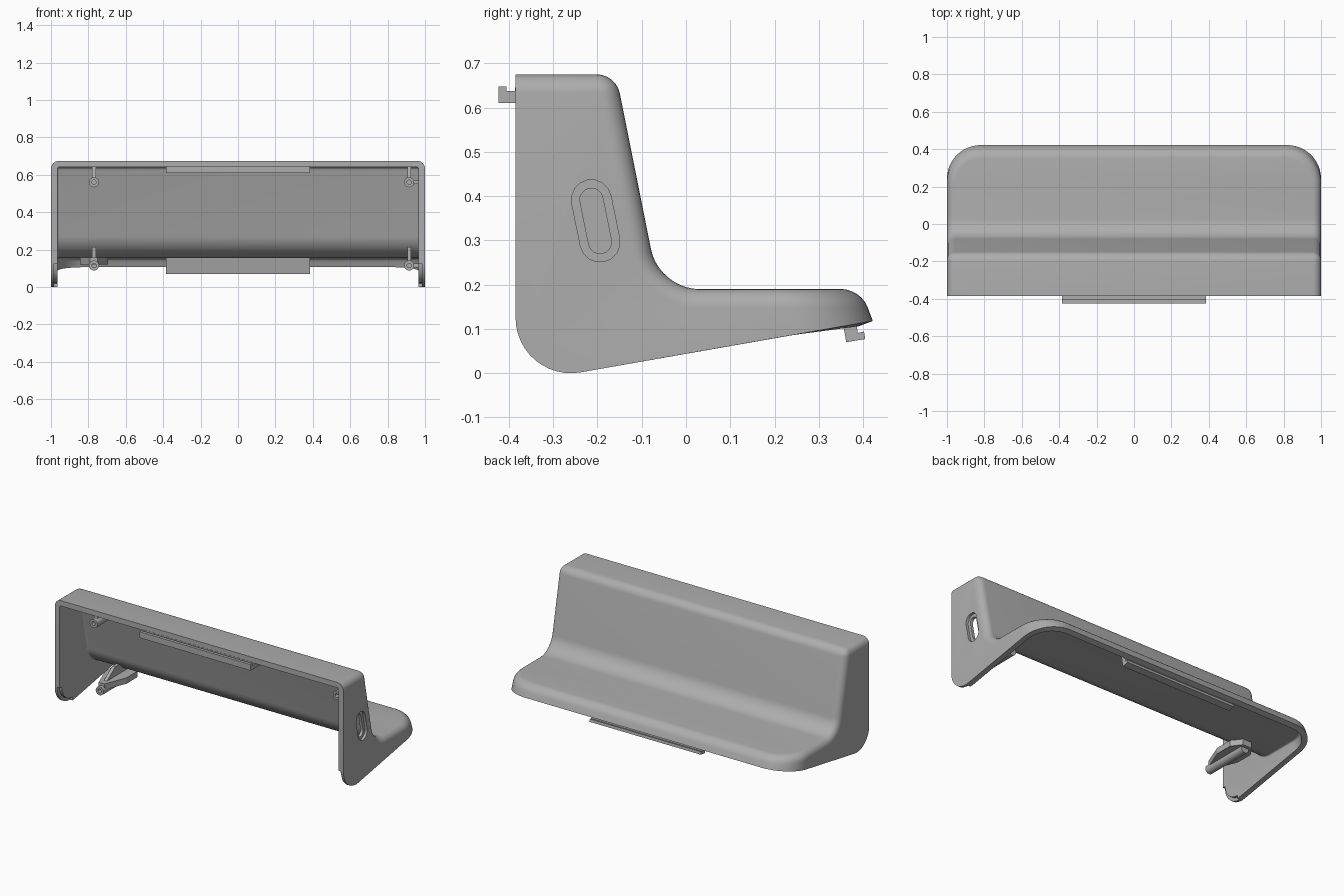
import bpy, bmesh, math
from mathutils import Vector

cube = bpy.data.objects.get("Cube")
if cube:
    bpy.data.objects.remove(cube)

grey = bpy.data.materials.new("matte_grey")
grey.use_nodes = True
grey.diffuse_color = (0.42, 0.42, 0.42, 1)
grey.node_tree.nodes["Principled BSDF"].inputs["Base Color"].default_value = (0.42, 0.42, 0.42, 1)

WALL = 0.034


def make_object(name, bm):
    bmesh.ops.recalc_face_normals(bm, faces=bm.faces)
    mesh = bpy.data.meshes.new(name)
    bm.to_mesh(mesh)
    bm.free()
    mesh.materials.append(grey)
    obj = bpy.data.objects.new(name, mesh)
    bpy.context.collection.objects.link(obj)
    return obj


def smooth(obj):
    bpy.ops.object.select_all(action='DESELECT')
    obj.select_set(True)
    bpy.context.view_layer.objects.active = obj
    bpy.ops.object.shade_smooth_by_angle(angle=math.radians(30))


def prism_bm(points, x0, x1):
    """Side profile (y, z) stretched from x0 to x1."""
    bm = bmesh.new()
    face = bm.faces.new([bm.verts.new((x0, y, z)) for y, z in points])
    ext = bmesh.ops.extrude_face_region(bm, geom=[face])
    bmesh.ops.translate(bm, vec=(x1 - x0, 0, 0),
                        verts=[v for v in ext["geom"] if isinstance(v, bmesh.types.BMVert)])
    bmesh.ops.recalc_face_normals(bm, faces=bm.faces)
    return bm


def prism(name, points, x0, x1):
    return make_object(name, prism_bm(points, x0, x1))


def plate(name, outline, z0, z1):
    """Plan outline (x, y) stretched from z0 to z1."""
    bm = bmesh.new()
    face = bm.faces.new([bm.verts.new((x, y, z0)) for x, y in outline])
    ext = bmesh.ops.extrude_face_region(bm, geom=[face])
    bmesh.ops.translate(bm, vec=(0, 0, z1 - z0),
                        verts=[v for v in ext["geom"] if isinstance(v, bmesh.types.BMVert)])
    return make_object(name, bm)


def arc(cy, cz, r, a0, a1, n):
    angles = [math.radians(a0 + (a1 - a0) * i / n) for i in range(n + 1)]
    return [(cy + r * math.cos(a), cz + r * math.sin(a)) for a in angles]


def slot(cy, cz, half_width, half_length, tilt):
    straight = half_length - half_width
    ends = arc(0, straight, half_width, 0, 180, 8) + arc(0, -straight, half_width, 180, 360, 8)
    c, s = math.cos(tilt), math.sin(tilt)
    return [(cy + y * c - z * s, cz + y * s + z * c) for y, z in ends]


def bevel(bm, test, width, segments):
    edges = [e for e in bm.edges if test(e)]
    bmesh.ops.bevel(bm, geom=edges, offset=width, offset_type='OFFSET', segments=segments,
                    profile=0.5, affect='EDGES', clamp_overlap=False)


def near(edge, y, z):
    return all(math.hypot(v.co.y - y, v.co.z - z) < 0.002 for v in edge.verts)


# Cover: L-shaped body, rounded, opened at front and bottom, then given a wall
TOP, STEP, BACK = (-0.158, 0.675), (-0.061, 0.19), (0.395, 0.19)
corner = arc(-0.26, 0.125, 0.125, 180, 280, 12)
body = prism_bm([(-0.385, 0.675)] + corner + [(0.422, 0.118), BACK, STEP, TOP], -1, 1)
for f in body.faces:
    n = f.normal
    if abs(n.x) < 0.5 and (n.y < -0.5 or n.z < -0.1):
        f.material_index = 1
# vertical rear corners
bevel(body, lambda e: min(v.co.y for v in e.verts) > 0.39 and
      abs(e.verts[0].co.x - e.verts[1].co.x) < 0.01 and abs(e.verts[0].co.x) > 0.99, 0.18, 12)
# inner bend of the step
bevel(body, lambda e: near(e, *STEP), 0.09, 10)


def outer_ridge(e):
    if any(f.material_index for f in e.link_faces) or not e.is_convex and abs(e.verts[0].co.x) < 0.99:
        return False
    if near(e, *TOP):
        return True
    kinds = [abs(f.normal.x) > 0.99 for f in e.link_faces]
    on_foot = all(abs(v.co.z - 0.19) < 0.002 for v in e.verts)
    flat = any(f.normal.z > 0.99 for f in e.link_faces)
    rear = any(abs(f.normal.z) < 0.6 for f in e.link_faces)
    if on_foot and flat and rear:
        return True
    # side outline, skipping the flush joins of the rear corners
    return any(kinds) and not all(kinds) and max(f.normal.z for f in e.link_faces) > 0.1 \
        and e.calc_face_angle(0) > 1.0


ridges = set(e for e in body.edges if outer_ridge(e))
bevel(body, lambda e: e in ridges, 0.043, 6)
bmesh.ops.delete(body, geom=[f for f in body.faces if f.material_index], context='FACES')
cover = make_object("cover", body)
solid = cover.modifiers.new("wall", 'SOLIDIFY')
solid.thickness = WALL
solid.offset = -1
solid.use_even_offset = True

# Cutters: side slot with a recessed surround, and rebates at the lower corners
TILT = math.radians(11.5)
cutters = [
    prism("slot_recess_cutter", slot(-0.204, 0.344, 0.045, 0.094, TILT), 0.984, 1.05),
    prism("slot_cutter", slot(-0.204, 0.344, 0.026, 0.075, TILT), 0.9, 1.05)]
band = arc(-0.26, 0.125, 0.105, 180, 270, 10) + arc(-0.26, 0.125, 0.15, 270, 180, 10)
for side in (-1, 1):
    cutters.append(prism("corner_rebate_cutter", band, side * 0.95, side * 0.983))
for c in cutters:
    c.hide_render = True
    mod = cover.modifiers.new("cut", 'BOOLEAN')
    mod.operation = 'DIFFERENCE'
    mod.solver = 'EXACT'
    mod.object = c
bpy.context.view_layer.update()
finished = bpy.data.meshes.new_from_object(cover.evaluated_get(bpy.context.evaluated_depsgraph_get()))
cover.modifiers.clear()
cover.data = finished
for c in cutters:
    bpy.data.objects.remove(c)
smooth(cover)

# Hooked clips along the top and rear edges
prism("top_clip", [(-0.424, 0.61), (-0.33, 0.61), (-0.33, 0.645), (-0.386, 0.645),
                   (-0.386, 0.637), (-0.405, 0.637), (-0.405, 0.648), (-0.424, 0.648)], -0.385, 0.385)
prism("rear_clip", [(0.362, 0.07), (0.405, 0.077), (0.402, 0.094), (0.388, 0.091),
                    (0.377, 0.16), (0.346, 0.16)], -0.385, 0.385)


# Screw posts with ribs
def post(name, x, z, y0, y1, r=0.027, hole=0.012):
    bm = bmesh.new()
    pts = [(y1, 0), (y1, r), (y0, r), (y0, hole), (y0 + 0.06, hole), (y0 + 0.06, 0)]
    verts = [bm.verts.new((x, y, z + d)) for y, d in pts]
    edges = [bm.edges.new(p) for p in zip(verts, verts[1:])]
    bmesh.ops.spin(bm, geom=verts + edges, cent=(x, 0, z), axis=(0, 1, 0),
                   angle=math.tau, steps=20)
    bmesh.ops.remove_doubles(bm, verts=bm.verts, dist=0.0005)
    smooth(make_object(name, bm))


for side, x in (("right", -0.77), ("left", 0.915)):
    post(side + "_upper_post", x, 0.56, -0.33, -0.15)
    prism(side + "_upper_rib", [(-0.31, 0.58), (-0.16, 0.58), (-0.18, 0.65), (-0.28, 0.65)],
          x - 0.01, x + 0.01)
    post(side + "_lower_post", x, 0.115, -0.27, 0.04)
    prism(side + "_lower_rib", [(-0.25, 0.13), (0.0, 0.13), (0.0, 0.17), (-0.09, 0.215), (-0.13, 0.215)],
          x - 0.01, x + 0.01)

# Tapered wings on the right lower post, short webs on the left posts
half = [(0.02, -0.25), (0.075, -0.11), (0.075, 0.0), (0.03, 0.06)]
plate("right_post_wings", [(-0.77 + w, y) for w, y in half] +
      [(-0.77 - w, y) for w, y in reversed(half)], 0.12, 0.157)
for name, z in (("upper", 0.56), ("lower", 0.115)):
    y1 = -0.17 if name == "upper" else 0.02
    plate("left_" + name + "_web", [(0.93, -0.24), (0.97, -0.24), (0.97, y1), (0.93, y1)],
          z - 0.01, z + 0.01)
